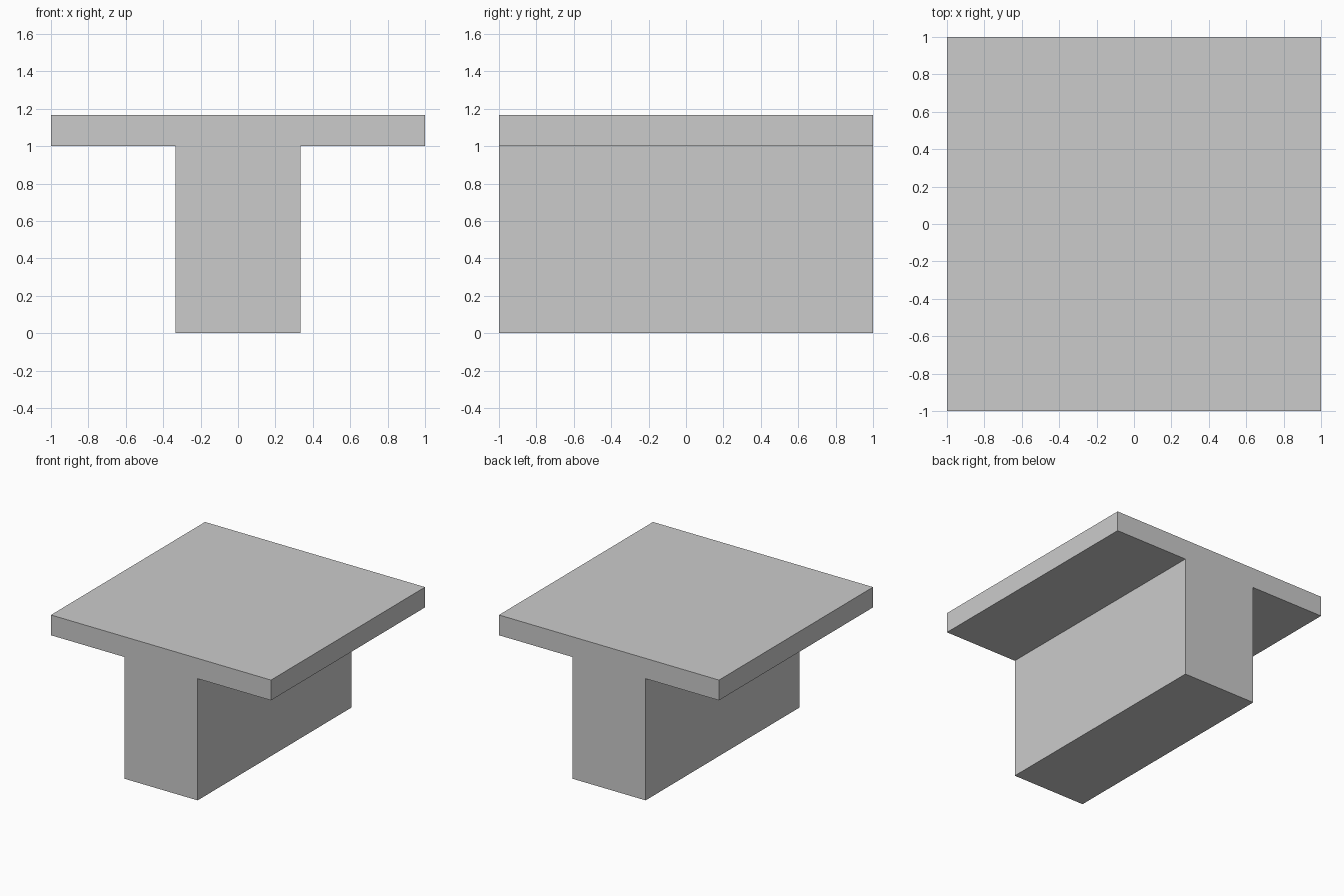
import bpy
import bmesh
from mathutils import Vector

if "Cube" in bpy.data.objects:
    bpy.data.objects.remove(bpy.data.objects["Cube"])

HALF_DEPTH = 1.0
HALF_TOP = 1.0
HALF_STEM = 1 / 3
STEM_HEIGHT = 1.0
TOTAL_HEIGHT = 7 / 6

# T-shaped profile: right half, then mirrored to the left
right = [(HALF_STEM, 0), (HALF_STEM, STEM_HEIGHT),
         (HALF_TOP, STEM_HEIGHT), (HALF_TOP, TOTAL_HEIGHT)]
profile = right + [(-x, z) for x, z in reversed(right)]

# Extrude the profile from front to back
bm = bmesh.new()
face = bm.faces.new([bm.verts.new((x, -HALF_DEPTH, z)) for x, z in profile])
extruded = bmesh.ops.extrude_face_region(bm, geom=[face], use_keep_orig=True)
back = [g for g in extruded["geom"] if isinstance(g, bmesh.types.BMVert)]
bmesh.ops.translate(bm, verts=back, vec=Vector((0, 2 * HALF_DEPTH, 0)))
bmesh.ops.recalc_face_normals(bm, faces=bm.faces)

mesh = bpy.data.meshes.new("t_beam")
bm.to_mesh(mesh)
bm.free()
bpy.context.collection.objects.link(bpy.data.objects.new("t_beam", mesh))
